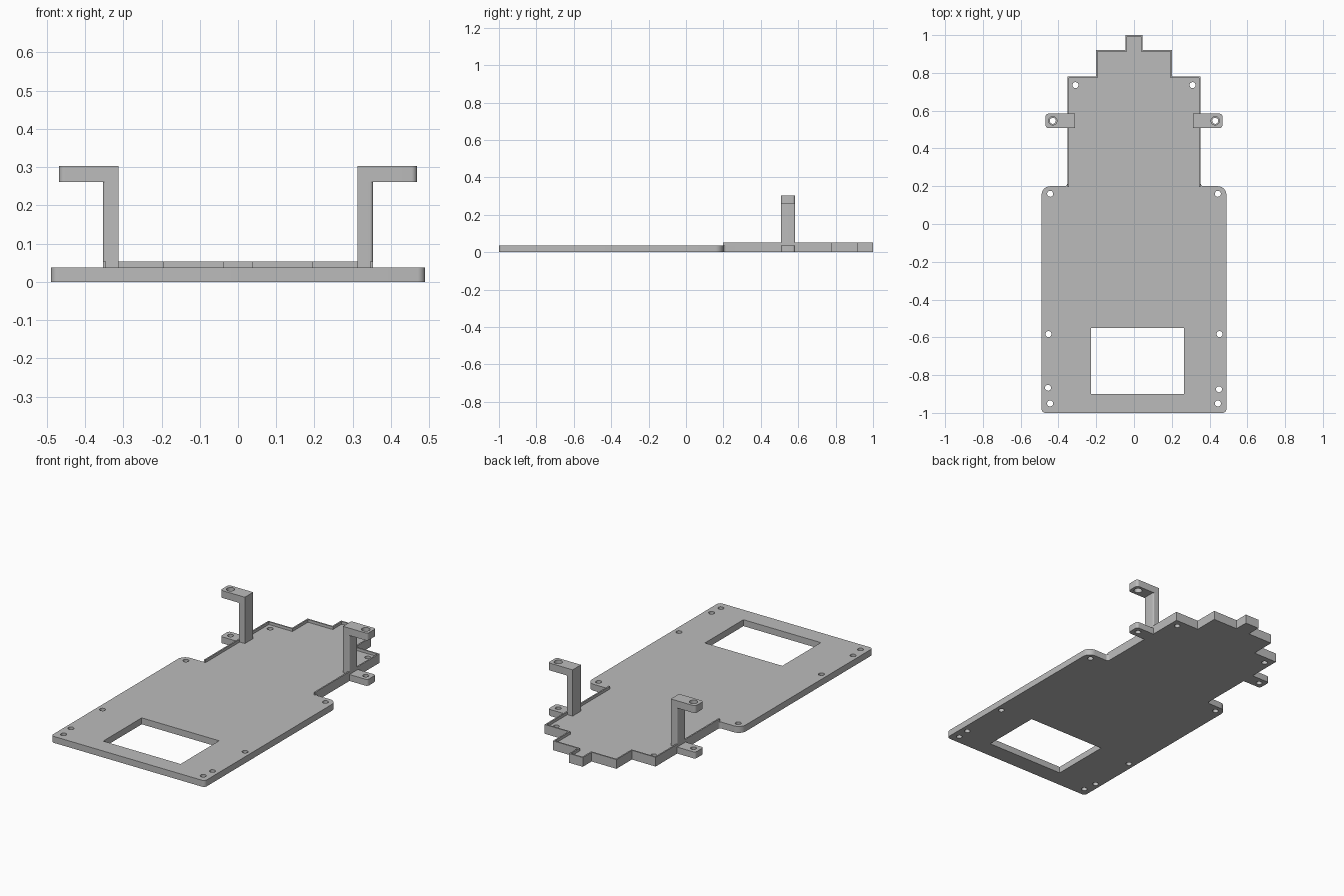
import bpy, bmesh, math
from mathutils import Vector

cube = bpy.data.objects.get("Cube")
if cube:
    bpy.data.objects.remove(cube, do_unlink=True)

gray = bpy.data.materials.new("plain gray")
gray.use_nodes = True
gray.diffuse_color = (0.5, 0.5, 0.5, 1)
gray.node_tree.nodes["Principled BSDF"].inputs["Base Color"].default_value = (0.5, 0.5, 0.5, 1)


def rounded(corners, steps=8):
    """Outline from (x, y, radius) corners, with arcs where radius > 0."""
    out = []
    for i, (x, y, r) in enumerate(corners):
        p = Vector((x, y))
        if not r:
            out.append(p)
            continue
        a = (Vector(corners[i - 1][:2]) - p).normalized()
        b = (Vector(corners[(i + 1) % len(corners)][:2]) - p).normalized()
        # right-angled corners: arc swings from one tangent point to the other
        for k in range(steps + 1):
            t = k / steps * math.pi / 2
            out.append(p + r * (a * (1 - math.sin(t)) + b * (1 - math.cos(t))))
    return out


def circle(x, y, r, n=24):
    return [Vector((x + r * math.cos(k * math.tau / n), y + r * math.sin(k * math.tau / n)))
            for k in range(n)]


def box(x0, x1, y0, y1):
    return [Vector(p) for p in ((x0, y0), (x1, y0), (x1, y1), (x0, y1))]


def slab(name, z0, z1, outline, holes=()):
    """Flat plate from an outline with holes, made as a filled curve."""
    curve = bpy.data.curves.new(name, "CURVE")
    curve.dimensions = "2D"
    curve.fill_mode = "BOTH"
    curve.extrude = (z1 - z0) / 2
    for loop in (outline, *holes):
        s = curve.splines.new("POLY")
        s.points.add(len(loop) - 1)
        for pt, p in zip(s.points, loop):
            pt.co = (p.x, p.y, 0, 1)
        s.use_cyclic_u = True
    temp = bpy.data.objects.new(name + "_curve", curve)
    bpy.context.collection.objects.link(temp)
    graph = bpy.context.evaluated_depsgraph_get()
    mesh = bpy.data.meshes.new_from_object(temp.evaluated_get(graph))
    bpy.data.objects.remove(temp, do_unlink=True)
    bm = bmesh.new()
    bm.from_mesh(mesh)
    bmesh.ops.remove_doubles(bm, verts=bm.verts, dist=1e-5)
    bmesh.ops.translate(bm, verts=bm.verts, vec=(0, 0, (z0 + z1) / 2))
    bmesh.ops.recalc_face_normals(bm, faces=bm.faces)
    bm.to_mesh(mesh)
    bm.free()
    mesh.materials.clear()
    mesh.materials.append(gray)
    obj = bpy.data.objects.new(name, mesh)
    bpy.context.collection.objects.link(obj)
    bpy.ops.object.select_all(action="DESELECT")
    obj.select_set(True)
    bpy.context.view_layer.objects.active = obj
    bpy.ops.object.shade_smooth_by_angle(angle=math.radians(30))
    return obj


def mirrored(half):
    """Closed outline from its right half, listed front to back."""
    return half + [(-x, *rest) for x, *rest in reversed(half)]


PLATE, RIM, WALL = 0.037, 0.053, 0.008
TAB0, TAB1, TAB_X = 0.508, 0.584, 0.468
NECK = 0.353

# Stepped end of the plate: (half width, y) corners
steps = [(NECK, 0.78), (0.202, 0.78), (0.202, 0.92), (0.044, 0.92), (0.044, 1.0)]

# Base plate with screw holes, side tabs and rectangular window
half = [(0.489, -1, 0.02), (0.489, 0.2, 0.045), (NECK, 0.2, 0.015),
        (NECK, TAB0, 0), (TAB_X, TAB0, 0.015), (TAB_X, TAB1, 0.015), (NECK, TAB1, 0)]
half += [(x, y, 0) for x, y in steps]
holes = [box(-0.227, 0.265, -0.90, -0.55)]
for side in (-1, 1):
    for x, y in ((0.31, 0.735), (0.444, 0.16), (0.453, -0.583), (0.444, -0.95)):
        holes.append(circle(side * x, y, 0.016))
    holes.append(circle(side * 0.43, 0.546, 0.016))
holes += [circle(-0.455, -0.867, 0.016), circle(0.45, -0.875, 0.016)]
slab("base_plate", 0, PLATE, rounded(mirrored(half)), holes)

# Thin raised rim following the stepped end, open toward the front
outer = [(NECK, 0.197)] + steps
inner = [(x - WALL, y - WALL) for x, y in steps]
inner = [(NECK - WALL, 0.197)] + inner
ring = mirrored(outer) + [(-x, y) for x, y in inner] + inner[::-1]
slab("raised_rim", PLATE, RIM, [Vector(p) for p in ring])

# Upright posts carrying drilled arms that point outward
for side, label in ((1, "left"), (-1, "right")):
    def flip(corners):
        return [(side * x, y, r) for x, y, r in corners]
    slab(label + "_post", PLATE, 0.261, rounded(flip(
        [(0.312, TAB0, 0), (NECK, TAB0, 0.008), (NECK, TAB1, 0.008), (0.312, TAB1, 0)])))
    slab(label + "_arm", 0.261, 0.303, rounded(flip(
        [(0.312, TAB0, 0), (TAB_X, TAB0, 0.015), (TAB_X, TAB1, 0.015), (0.312, TAB1, 0)])),
        [circle(side * 0.43, 0.546, 0.022)])
